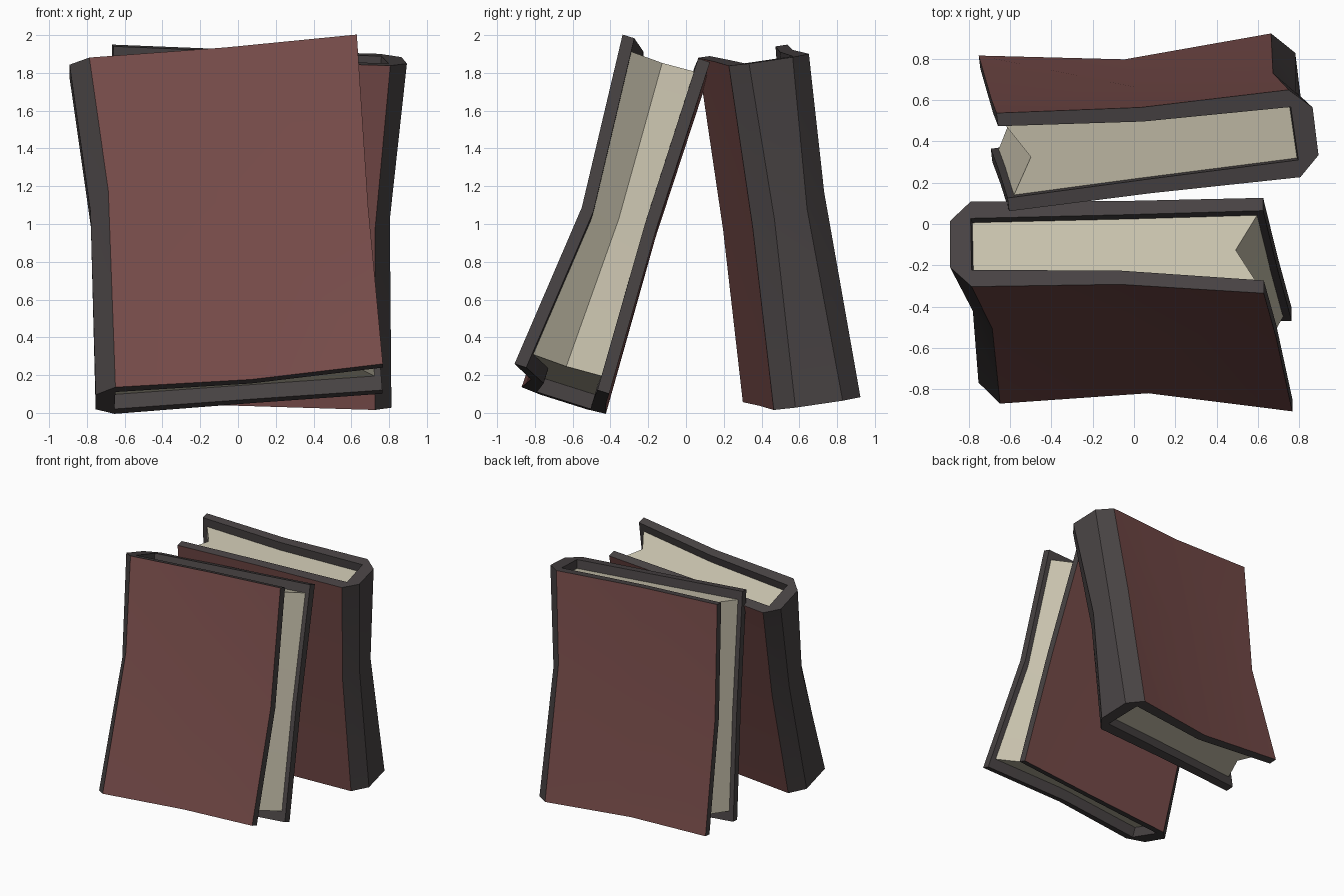
import bpy, bmesh, math
from mathutils import Matrix, Vector

if "Cube" in bpy.data.objects:
    bpy.data.objects.remove(bpy.data.objects["Cube"], do_unlink=True)


def material(name, rgb):
    mat = bpy.data.materials.new(name)
    mat.use_nodes = True
    mat.diffuse_color = (*rgb, 1)
    mat.node_tree.nodes["Principled BSDF"].inputs["Base Color"].default_value = (*rgb, 1)
    return mat


maroon = material("maroon cloth", (0.18, 0.07, 0.066))
grey = material("dark grey binding", (0.065, 0.056, 0.057))
cream = material("cream paper", (0.58, 0.54, 0.42))

# Outer cover profile: front board, chamfered spine, back board
PROFILE = [(0.70, -0.27), (0, -0.185), (-0.72, -0.20), (-0.825, -0.095),
           (-0.825, 0.15), (-0.725, 0.25), (0, 0.235), (0.697, 0.235)]
# Shift of each profile point at the pinched waist, and its height there
WAIST = [(-0.01, 0.08, -0.02), (0, 0.01, 0.05), (0.045, 0.025, 0.18), (0.05, 0.035, 0.11),
         (0.05, -0.03, 0.08), (0.04, -0.02, 0.05), (0, -0.01, 0), (0, -0.015, 0)]
HALF_HEIGHT = 0.92
BOARD = [0.065, 0.07, 0.085]


def end_row(side):
    """Outer points at the top (side 1) or bottom (side -1)."""
    row = [Vector((x, y * (1 - 0.04 * side), side * HALF_HEIGHT)) for x, y in PROFILE]
    row[1].y -= 0.02 * side
    return row


def waist_row():
    return [Vector((x + dx, y + dy, z)) for (x, y), (dx, dy, z) in zip(PROFILE, WAIST)]


def inner_points(row, inset=0.0):
    """Inside of the boards, from front edge round to back edge."""
    front = [p + Vector((0, t - inset, 0)) for p, t in zip(row[:3], BOARD)]
    back = [p - Vector((0, t - inset, 0)) for p, t in zip(row[:4:-1], BOARD)]
    return front + back[::-1]


def loft(name, rows, mats, rule, placement):
    """Skin closed rings into a capped solid; rule picks a material per strip."""
    bm = bmesh.new()
    rings = [[bm.verts.new(p) for p in row] for row in rows]
    count = len(rings[0])
    for low, high in zip(rings, rings[1:]):
        for i in range(count):
            j = (i + 1) % count
            face = bm.faces.new((low[i], low[j], high[j], high[i]))
            face.material_index = rule(i)
    for ring in (rings[0][::-1], rings[-1]):
        bm.faces.new(ring).material_index = len(mats) - 1
    bmesh.ops.recalc_face_normals(bm, faces=bm.faces)
    mesh = bpy.data.meshes.new(name)
    bm.to_mesh(mesh)
    bm.free()
    for mat in mats:
        mesh.materials.append(mat)
    obj = bpy.data.objects.new(name, mesh)
    bpy.context.collection.objects.link(obj)
    obj.matrix_world = placement
    bpy.ops.object.select_all(action="DESELECT")
    obj.select_set(True)
    bpy.context.view_layer.objects.active = obj
    bpy.ops.object.shade_smooth_by_angle(angle=math.radians(35))
    return obj


def page_ring(row):
    """Page block section with a notched fore edge."""
    ring = inner_points(row, 0.008)
    for p in (ring[0], ring[-1]):
        p.x -= 0.03
    notch = (ring[0] + ring[-1]) / 2
    notch.x -= 0.11
    return ring + [notch]


def book(name, location, turn, tilt, roll):
    placement = (Matrix.Translation(location)
                 @ Matrix.Rotation(math.radians(turn), 4, "Z")
                 @ Matrix.Rotation(math.radians(-tilt), 4, "X")
                 @ Matrix.Rotation(math.radians(-roll), 4, "Y"))
    bottom, waist, top = end_row(-1), waist_row(), end_row(1)
    # Cover: maroon boards, grey spine, edges and lining
    shell = [row + inner_points(row)[::-1] for row in (bottom, waist, top)]
    loft(name + "_cover", shell, [maroon, grey],
         lambda i: 0 if i in (0, 1, 5, 6) else 1, placement)
    # Pages: set back from the top and bottom of the cover
    low = [a.lerp(b, 0.09) for a, b in zip(bottom, waist)]
    high = [a.lerp(b, 0.08) for a, b in zip(top, waist)]
    for row, z in ((low, -0.84), (high, 0.85)):
        for p in row:
            p.z = z
    loft(name + "_pages", [page_ring(r) for r in (low, waist, high)], [cream],
         lambda i: 0, placement)


book("front_book", (0, -0.38, 1.0), 0, 17.5, 4.3)
book("back_book", (0.017, 0.50, 0.983), 187, 8.3, 1.6)
